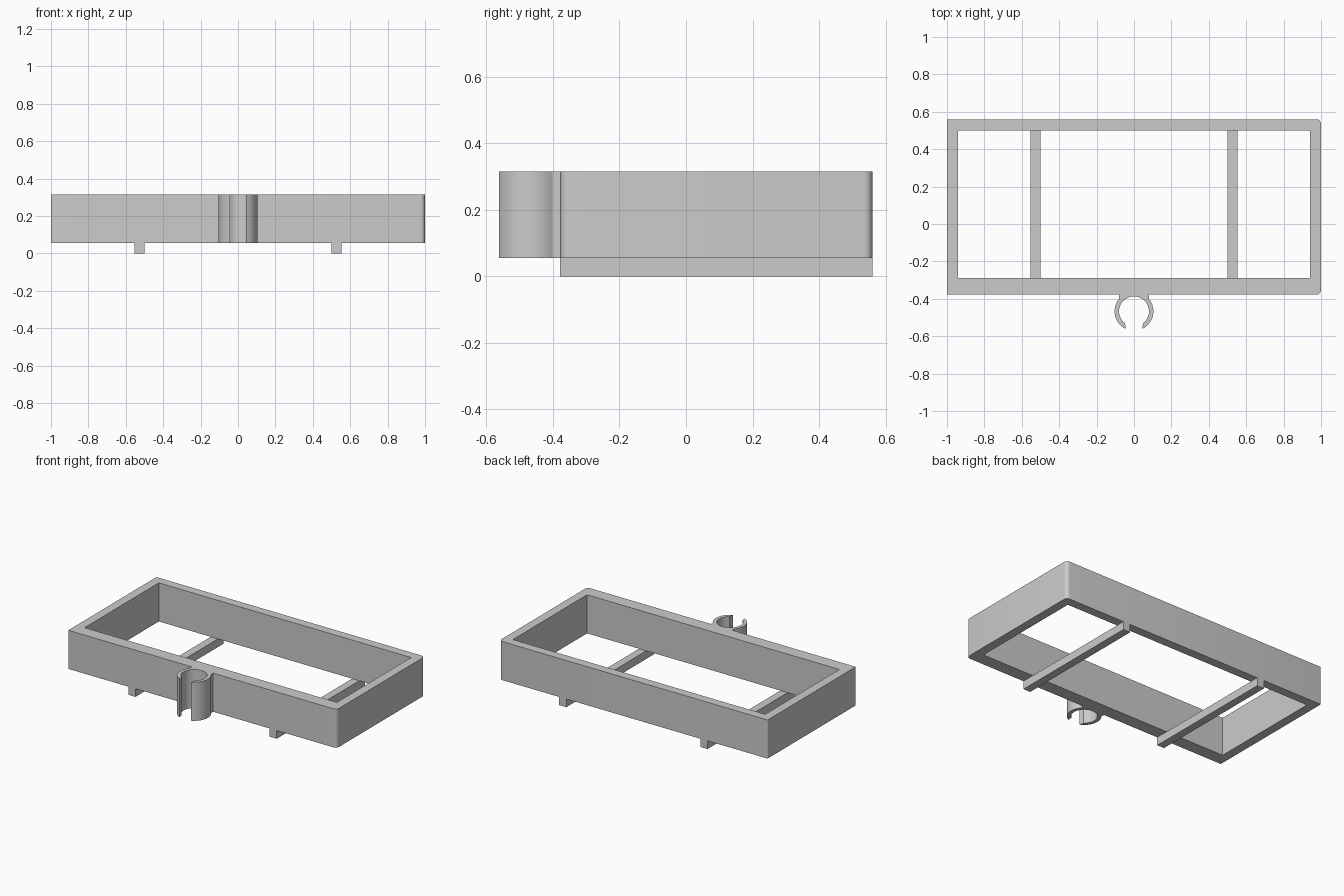
import bpy, bmesh
from math import sin, cos, radians, sqrt, atan2, pi

if "Cube" in bpy.data.objects:
    bpy.data.objects.remove(bpy.data.objects["Cube"])

Z0, Z1 = 0.055, 0.315          # frame height range
FRONT, BACK = -0.378, 0.56     # frame depth range


def arc(cx, cy, r, a0, a1, n):
    """Points on an arc, angles in radians."""
    return [(cx + r * cos(a0 + (a1 - a0) * i / n),
             cy + r * sin(a0 + (a1 - a0) * i / n)) for i in range(n + 1)]


def prism(name, loops, z0, z1):
    """Extrude closed 2D outlines (outer first, then holes) from z0 to z1."""
    bm = bmesh.new()
    for pts in loops:
        vs = [bm.verts.new((x, y, z0)) for x, y in pts]
        for i, v in enumerate(vs):
            bm.edges.new((v, vs[(i + 1) % len(vs)]))
    bmesh.ops.triangle_fill(bm, use_beauty=True, edges=bm.edges[:])
    ext = bmesh.ops.extrude_face_region(bm, geom=bm.faces[:], use_keep_orig=True)
    moved = [g for g in ext["geom"] if isinstance(g, bmesh.types.BMVert)]
    bmesh.ops.translate(bm, verts=moved, vec=(0, 0, z1 - z0))
    bmesh.ops.recalc_face_normals(bm, faces=bm.faces[:])
    mesh = bpy.data.meshes.new(name)
    bm.to_mesh(mesh)
    bm.free()
    ob = bpy.data.objects.new(name, mesh)
    bpy.context.collection.objects.link(ob)
    bpy.ops.object.select_all(action='DESELECT')
    ob.select_set(True)
    bpy.context.view_layer.objects.active = ob
    bpy.ops.object.shade_smooth_by_angle(angle=radians(30))
    return ob


def rect(x0, x1, y0, y1):
    return [(x0, y0), (x1, y0), (x1, y1), (x0, y1)]


# Frame: softly rounded right corners, nearly sharp left corners
outer = []
for sx, sy, r, a in ((1, 1, 0.025, 0), (-1, 1, 0.006, 90),
                     (-1, -1, 0.006, 180), (1, -1, 0.025, 270)):
    cy = BACK - r if sy > 0 else FRONT + r
    outer += arc(sx * (1 - r), cy, r, radians(a), radians(a + 90), 6)
prism("tray_frame", [outer, rect(-0.94, 0.94, -0.29, 0.50)], Z0, Z1)

# Cross bars under the frame
for side, x0 in (("left", -0.553), ("right", 0.5)):
    prism(side + "_cross_bar", [rect(x0, x0 + 0.053, FRONT, BACK)], 0, Z0)

# Open ring clip with a short neck joining it to the front wall
CY, RO, RI, NECK = -0.467, 0.104, 0.08, 0.08
join = atan2(sqrt(RO ** 2 - NECK ** 2), NECK)      # where neck meets ring
end_o, end_i = radians(-65), radians(-53)          # slanted tips at the mouth
clip = arc(0, CY, RO, end_o, join, 12)
clip += [(NECK, FRONT), (-NECK, FRONT)]
clip += arc(0, CY, RO, pi - join, pi - end_o, 12)
clip += arc(0, CY, RI, pi - end_i, end_i, 32)
prism("ring_clip", [clip], Z0, Z1)
